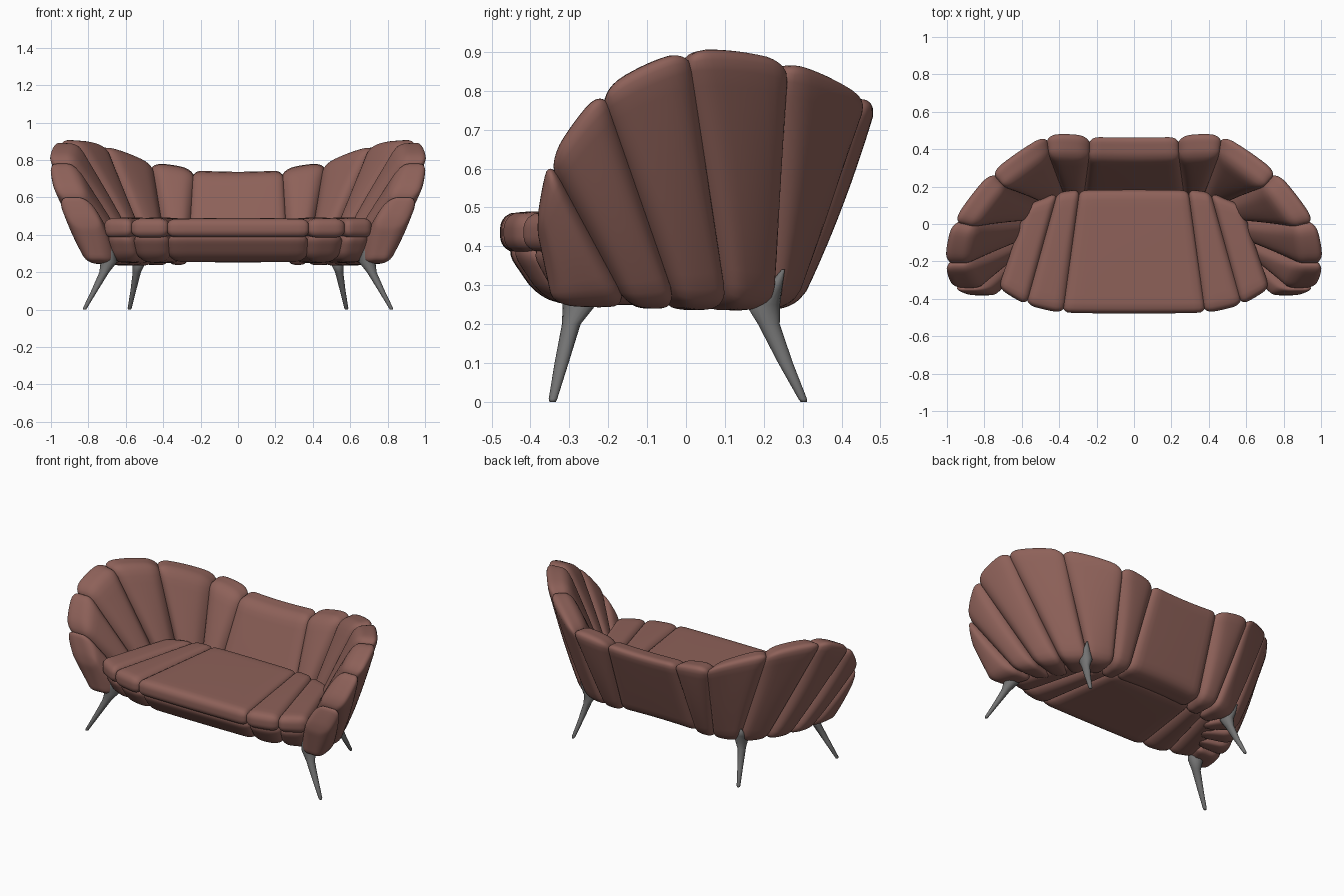
import bpy, bmesh, math
from mathutils import Vector

if "Cube" in bpy.data.objects:
    bpy.data.objects.remove(bpy.data.objects["Cube"])

leather = bpy.data.materials.new("leather")
leather.diffuse_color = (0.27, 0.12, 0.10, 1)
leather.use_nodes = True
leather.node_tree.nodes["Principled BSDF"].inputs["Base Color"].default_value = leather.diffuse_color
metal = bpy.data.materials.new("dark_metal")
metal.diffuse_color = (0.17, 0.17, 0.17, 1)
metal.use_nodes = True
metal.node_tree.nodes["Principled BSDF"].inputs["Base Color"].default_value = metal.diffuse_color


def finish(name, bm, mat):
    bmesh.ops.recalc_face_normals(bm, faces=bm.faces)
    me = bpy.data.meshes.new(name)
    bm.to_mesh(me)
    bm.free()
    me.shade_smooth()
    me.materials.append(mat)
    ob = bpy.data.objects.new(name, me)
    bpy.context.collection.objects.link(ob)
    return ob


def cushion(name, left, right, r, puff=0.1, end_puff=0.04):
    """Rounded box warped between two four-cornered sides.
    Each side lists corners: (v0,w0), (v0,w1), (v1,w0), (v1,w1)."""
    L, R = [Vector(p) for p in left], [Vector(p) for p in right]
    half = (sum((b - a).length for a, b in zip(L, R)) / 8,
            sum((S[i + 2] - S[i]).length for S in (L, R) for i in (0, 1)) / 8,
            sum((S[i + 1] - S[i]).length for S in (L, R) for i in (0, 2)) / 8)
    r = min(r, 0.95 * min(half))
    overlap = 1 + 0.006 / half[0]
    bm = bmesh.new()
    bmesh.ops.create_cube(bm, size=2)
    bmesh.ops.subdivide_edges(bm, edges=bm.edges[:], cuts=15, use_grid_fill=True)
    for v in bm.verts:
        # cluster the grid near the edges, then round them
        p = Vector([math.sin(c * math.pi / 2) * h for c, h in zip(v.co, half)])
        q = Vector([max(-(h - r), min(h - r, c)) for c, h in zip(p, half)])
        p = q + (p - q).normalized() * r if (p - q).length > 1e-9 else p
        a, b, c = [x / h for x, h in zip(p, half)]
        c *= 1 + puff * (1 - a * a) * (1 - 0.7 * b * b)
        b *= 1 + end_puff * (1 - a * a)
        a, b, c = [(x + 1) / 2 for x in (a * overlap, b, c)]
        side = [x.lerp(y, a) for x, y in zip(L, R)]
        v.co = side[0].lerp(side[1], c).lerp(side[2].lerp(side[3], c), b)
    return finish(name, bm, leather)


def mirror(points):
    return [(-p[0], p[1], p[2]) for p in points]


def fan(name, stations, r, puff, end_puff, centre_puff, centre_end):
    """Centre cushion plus mirrored cushions between neighbouring stations."""
    cushion(name + "_centre", mirror(stations[0]), stations[0], r, centre_puff, centre_end)
    for i, (s, t) in enumerate(zip(stations, stations[1:])):
        cushion(f"{name}_right_{i + 1}", s, t, r, puff, end_puff)
        cushion(f"{name}_left_{i + 1}", mirror(s), mirror(t), r, puff, end_puff)


# Backrest seams: inner bottom, outer bottom, inner top, outer top
Z = 0.25
back = [
    [(.27, .12, Z), (.26, .285, Z), (.24, .345, .735), (.235, .48, .75)],
    [(.37, .12, Z), (.38, .285, Z), (.455, .355, .775), (.475, .488, .78)],
    [(.45, .09, Z), (.54, .24, Z), (.69, .185, .87), (.775, .28, .875)],
    [(.49, .02, Z), (.66, .12, Z), (.845, -.02, .895), (.98, .01, .905)],
    [(.54, -.07, Z), (.735, -.015, Z), (.88, -.215, .80), (1.02, -.215, .80)],
    [(.60, -.15, Z), (.78, -.15, Z), (.815, -.35, .62), (.975, -.35, .62)],
    [(.68, -.33, Z), (.81, -.34, Z), (.735, -.385, .46), (.885, -.385, .46)],
]
fan("backrest", back, 0.05, 0.27, 0.045, 0.05, -0.035)

# Seat seams: (front top, front bottom, back) in plan, shared by both layers
seams = [((.38, -.475), (.37, -.37), (.29, .18)),
         ((.575, -.43), (.54, -.34), (.41, .165)),
         ((.72, -.345), (.68, -.28), (.57, .10))]
top_layer = [[(*b, .385), (*b, .487), (*f, .385), (*f, .487)] for f, _, b in seams]
low_layer = [[(*b, .255), (*b, .41), (*l, .255), (*f, .41)] for f, l, b in seams]
fan("seat_top", top_layer, 0.042, 0.1, 0.015, 0.05, 0.01)
fan("seat_base", low_layer, 0.06, 0.08, 0.015, 0.03, 0.01)


# Tapered legs with a flared top and a pointed fin
def leg(name, rings, sx):
    bm = bmesh.new()
    n, loops = 16, []
    for x, y, z, rx, ry in rings:
        loops.append([bm.verts.new((sx * (x + rx * math.cos(k * math.tau / n)),
                                    y + ry * math.sin(k * math.tau / n), z))
                      for k in range(n)])
    for lo, hi in zip(loops, loops[1:]):
        for k in range(n):
            bm.faces.new((lo[k], lo[(k + 1) % n], hi[(k + 1) % n], hi[k]))
    bm.faces.new(loops[0])
    bm.faces.new(loops[-1])
    finish(name, bm, metal)


front = [(.82, -.343, 0, .008, .008), (.818, -.342, .008, .011, .011),
         (.768, -.32, .1, .017, .018), (.715, -.295, .2, .026, .024),
         (.69, -.272, .255, .045, .045), (.69, -.295, .30, .032, .024),
         (.695, -.32, .36, .004, .004)]
rear = [(.58, .303, 0, .008, .008), (.579, .30, .008, .011, .011),
        (.56, .256, .1, .015, .019), (.541, .213, .2, .022, .028),
        (.53, .198, .25, .036, .044), (.545, .225, .29, .025, .022),
        (.562, .25, .34, .004, .004)]
for sx, side in ((1, "right"), (-1, "left")):
    leg("front_leg_" + side, front, sx)
    leg("rear_leg_" + side, rear, sx)
